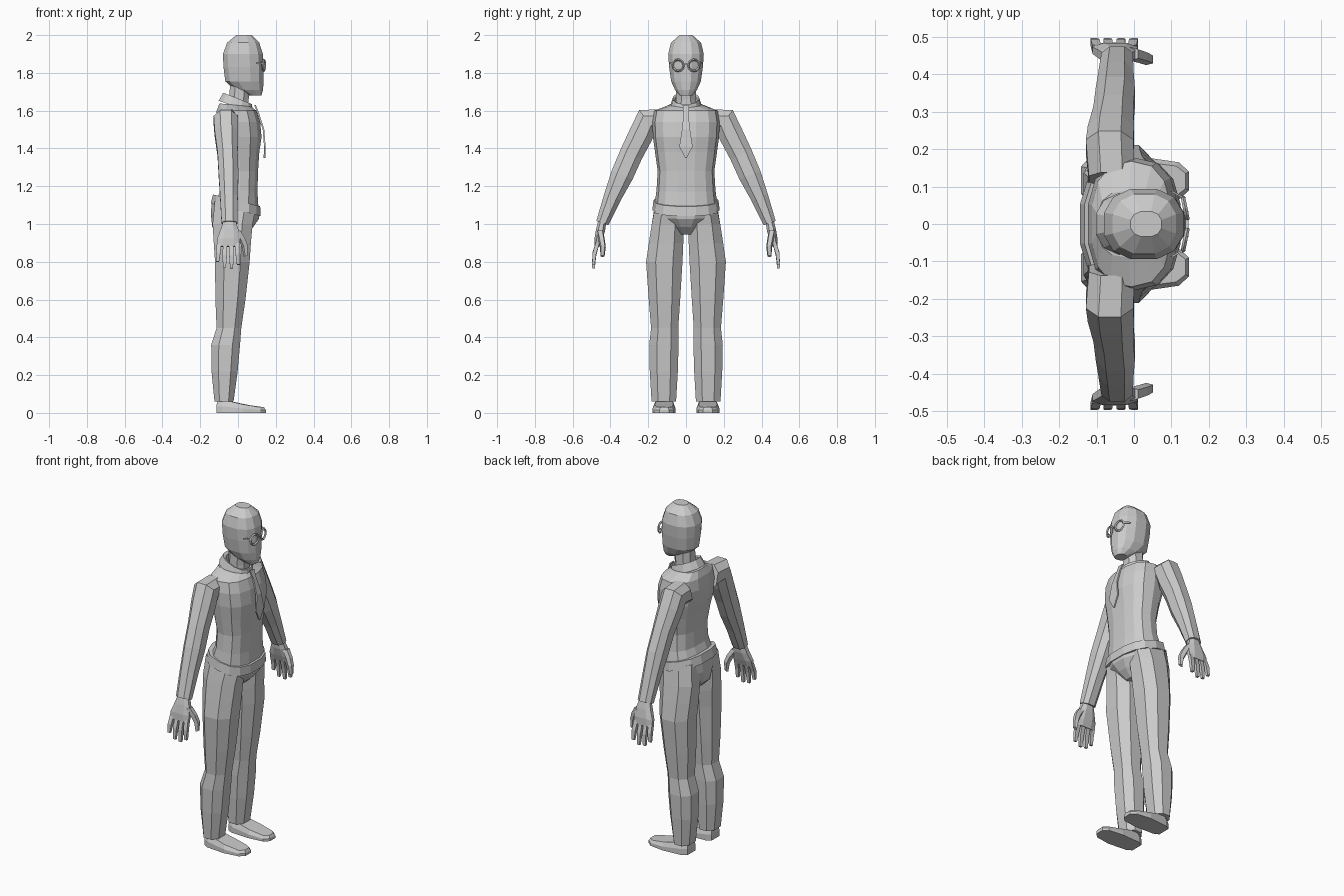
import bpy, bmesh
from math import sin, cos, pi, radians
from mathutils import Vector


def finish(name, bm, mirror=False):
    bmesh.ops.recalc_face_normals(bm, faces=bm.faces[:])
    me = bpy.data.meshes.new(name)
    bm.to_mesh(me)
    bm.free()
    ob = bpy.data.objects.new(name, me)
    bpy.context.collection.objects.link(ob)
    if mirror:
        m = ob.modifiers.new("mirror", 'MIRROR')
        m.use_axis = (False, True, False)
    return ob


def loft(name, rings, mirror=False, caps=True):
    bm = bmesh.new()
    vs = [[bm.verts.new(p) for p in r] for r in rings]
    n = len(vs[0])
    for a, b in zip(vs, vs[1:]):
        for i in range(n):
            j = (i + 1) % n
            bm.faces.new((a[i], a[j], b[j], b[i]))
    if caps:
        bm.faces.new(vs[0])
        bm.faces.new(vs[-1])
    return finish(name, bm, mirror)


def spow(v, e):
    return abs(v) ** e * (1 if v >= 0 else -1)


def ring(c, rx, ry, n=8, tilt=0, slope=0, e=0.85):
    """Ring about c; tilt leans it sideways, slope drops it towards the front."""
    t = radians(tilt)
    out = []
    for i in range(n):
        a = 2 * pi * (i + 0.5) / n
        u, v = rx * spow(cos(a), e), ry * spow(sin(a), e)
        out.append(Vector(c) + Vector((u, v * cos(t), v * sin(t) - slope * u)))
    return out


def level(z, x0, x1, y0, y1, n=8, slope=0, e=0.85):
    return ring(((x0 + x1) / 2, (y0 + y1) / 2, z), (x1 - x0) / 2, (y1 - y0) / 2, n, 0, slope, e)


# Head and neck
loft("head", [level(z, a, b, -w, w, 12) for z, a, b, w in [
    (1.68, .06, .125, .035), (1.71, -.02, .135, .06), (1.755, -.07, .138, .081),
    (1.83, -.08, .138, .092), (1.90, -.083, .135, .097), (1.96, -.06, .115, .082),
    (2.0, -.01, .075, .035)]])
loft("neck", [level(z, a, b, -w, w, 8) for z, a, b, w in [
    (1.60, -.06, .06, .06), (1.66, -.05, .06, .056), (1.76, -.045, .07, .056)]])
# Shirt collar, higher at the back
loft("collar", [level(z, a, b, -w, w, 12, s) for z, a, b, w, s in [
    (1.62, -.105, .085, .085, .35), (1.665, -.08, .075, .07, .4),
    (1.66, -.065, .065, .06, .4), (1.61, -.06, .06, .06, .3)]], caps=False)

# Torso with shirt
loft("torso", [level(z, a, b, -w, w, 14, s, .8) for z, a, b, w, s in [
    (1.09, -.12, .112, .168, .25), (1.18, -.09, .105, .156, .1), (1.28, -.085, .108, .15, 0),
    (1.38, -.10, .115, .164, 0), (1.46, -.12, .127, .175, 0), (1.54, -.125, .12, .178, 0),
    (1.60, -.115, .10, .168, 0), (1.63, -.10, .07, .09, .1)]])
# Waistband and seat
loft("waistband", [level(z, a, b, -w, w, 14, s, .8) for z, a, b, w, s in [
    (1.075, -.147, .123, .178, .25), (1.125, -.135, .12, .172, .25)]])
loft("pelvis", [level(z, a, b, -w, w, 12, s, .9) for z, a, b, w, s in [
    (1.09, -.143, .12, .172, .2), (1.04, -.148, .115, .145, .1),
    (.985, -.14, .085, .095, 0), (.945, -.10, .04, .05, 0)]])

# Necktie
loft("necktie", [ring((x, 0, z), .006, w, 4, e=1) for x, z, w in [
    (.09, 1.63, .025), (.108, 1.585, .018), (.135, 1.50, .03),
    (.142, 1.41, .05), (.14, 1.35, .006)]])

# Glasses: rims, bridge and side arms
for side in (-1, 1):
    bpy.ops.mesh.primitive_torus_add(major_segments=12, minor_segments=4, major_radius=.03,
                                     minor_radius=.006, location=(.137, side * .042, 1.84),
                                     rotation=(0, pi / 2, side * .2))
    bpy.context.object.name = "glasses_rim"
loft("glasses_bridge", [ring((.142, y, 1.848), .005, .005, 4, 90) for y in (-.014, .014)])
loft("glasses_arm", [ring(p, .006, .006, 4, 90) for p in
                     [(.132, .07, 1.85), (.10, .088, 1.852)]], True)

# Arms
loft("arm", [ring((x, y, z), rx, r, 8, t) for x, y, z, rx, r, t in [
    (-.06, .12, 1.54, .065, .075, 75), (-.065, .205, 1.547, .068, .075, 52),
    (-.062, .235, 1.48, .066, .07, 32), (-.055, .29, 1.37, .057, .066, 26),
    (-.05, .338, 1.26, .056, .064, 23), (-.048, .39, 1.14, .05, .05, 21),
    (-.045, .443, 1.005, .045, .036, 19)]], True)

# Hands: palm, fingers and thumb
loft("palm", [ring((x, y, z), rx, r, 8, 12) for x, y, z, rx, r in [
    (-.045, .44, 1.03, .03, .022), (-.045, .452, .97, .05, .026),
    (-.05, .464, .92, .065, .022), (-.052, .472, .88, .063, .014)]], True)
for x0, x1, tip in [(-.1, -.108, .80), (-.068, -.072, .77), (-.036, -.034, .765), (-.005, .002, .785)]:
    loft("finger", [ring((x, y, z), .015 * s, .013 * s, 4, 8, e=1) for x, y, z, s in [
        (x0, .468, .90, 1.1), ((x0 + x1) / 2, .485, (.9 + tip) / 2, 1.1), (x1, .49, tip, .75)]], True)
loft("thumb", [ring(p, .016 * s, .016 * s, 5, 0, -.4) for p, s in [
    ((-.005, .455, .96), 1.2), ((.022, .447, .92), 1.1), ((.038, .44, .88), 1), ((.042, .442, .83), .7)]], True)

# Trouser legs
loft("trouser_leg", [level(z, a, b, c, d, 8, s) for z, a, b, c, d, s in [
    (1.10, -.13, .10, .015, .168, .2), (1.0, -.142, .085, .008, .187, 0),
    (.90, -.135, .075, .008, .203, 0), (.80, -.128, .068, .012, .218, 0),
    (.60, -.125, .045, .025, .203, 0), (.45, -.118, .022, .036, .19, 0),
    (.36, -.147, .016, .034, .2, 0), (.22, -.145, .003, .038, .197, 0),
    (.06, -.128, -.02, .048, .187, 0)]], True)

# Shoes: outline with a sole and a sloping top
outline = [(-.115, .075), (-.085, .06), (.03, .055), (.12, .065), (.147, .09),
           (.147, .14), (.12, .165), (.03, .178), (-.085, .168), (-.115, .15)]


def shoe_level(f, inset):
    pts = []
    for x, y in outline:
        h = .07 if x < -.05 else .045 if x < .1 else .03
        pts.append(Vector((x * (1 - inset * .3), .115 + (y - .115) * (1 - inset), h * f)))
    return pts


loft("shoe", [shoe_level(0, 0), shoe_level(.5, 0), shoe_level(1, .2)], True)
